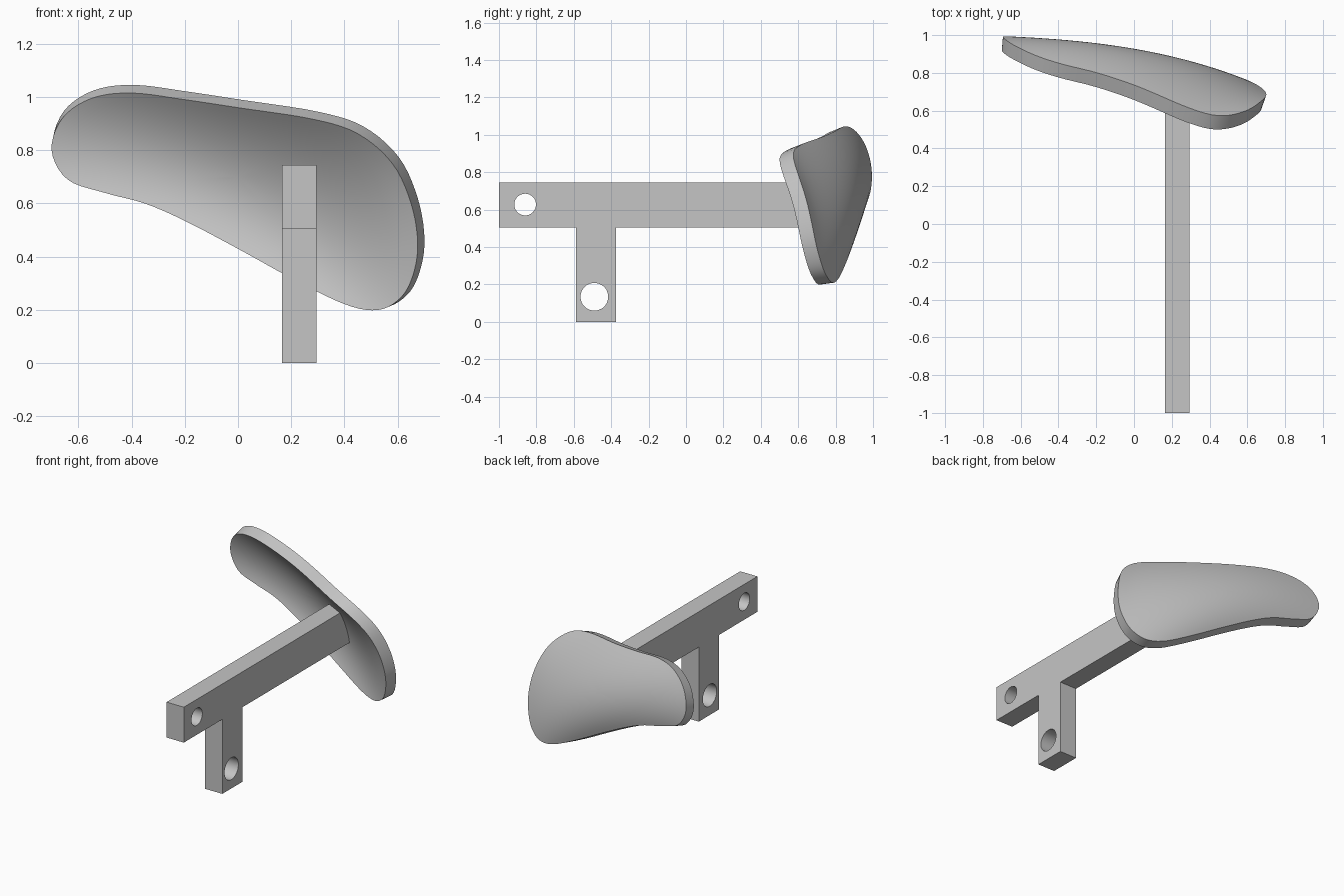
import bpy, bmesh, math
from mathutils import Vector

cube = bpy.data.objects.get("Cube")
if cube:
    bpy.data.objects.remove(cube, do_unlink=True)

grey = bpy.data.materials.new("plain_grey")
grey.use_nodes = True
grey.diffuse_color = (0.56, 0.56, 0.56, 1)
grey.node_tree.nodes["Principled BSDF"].inputs["Base Color"].default_value = grey.diffuse_color


def make_object(name, bm):
    bmesh.ops.recalc_face_normals(bm, faces=bm.faces)
    mesh = bpy.data.meshes.new(name)
    bm.to_mesh(mesh)
    bm.free()
    mesh.materials.append(grey)
    obj = bpy.data.objects.new(name, mesh)
    bpy.context.collection.objects.link(obj)
    bpy.ops.object.select_all(action='DESELECT')
    obj.select_set(True)
    bpy.context.view_layer.objects.active = obj
    bpy.ops.object.shade_smooth_by_angle(angle=math.radians(35))


def dish(x, z):
    """Depth of the hollow front surface of the pad."""
    crest_y = 0.852 - 0.18 * x - 0.15 * x ** 2 - 0.05 * x ** 3
    crest_z = 0.56 - 0.46 * x - 0.28 * x ** 2
    bend = 1.22 - 0.58 * x - 1.1 * x ** 2
    return crest_y - bend * (z - crest_z) ** 2


def closed_spline(points, steps):
    """Catmull-Rom curve through a closed loop of points."""
    out, n = [], len(points)
    for i in range(n):
        a, b, c, d = (Vector(points[(i + k) % n]) for k in (-1, 0, 1, 2))
        for s in range(steps):
            t = s / steps
            out.append(0.5 * (2 * b + (c - a) * t + (2 * a - 5 * b + 4 * c - d) * t ** 2
                              + (3 * b - a - 3 * c + d) * t ** 3))
    return out


# Pad: curved bean-shaped plate, built from rings around a centre
outline = closed_spline([
    (-0.70, 0.80), (-0.66, 0.92), (-0.55, 0.995), (-0.40, 1.015), (-0.2, 0.99),
    (0, 0.96), (0.28, 0.917), (0.45, 0.862), (0.58, 0.75), (0.65, 0.6),
    (0.675, 0.45), (0.657, 0.33), (0.61, 0.245), (0.525, 0.2), (0.4, 0.222),
    (0.2, 0.32), (0, 0.43), (-0.2, 0.535), (-0.35, 0.6), (-0.5, 0.64), (-0.64, 0.69)], 5)
centre = Vector((0.0, 0.7))
RINGS = 12
bm = bmesh.new()


def front_point(p):
    return Vector((p.x, dish(p.x, p.y), p.y))


def back_point(p):
    return front_point(p) + Vector((0.016 + 0.014 * p.x, 0.073, 0.02 + 0.025 * (p.y - 0.6)))


def pad_side(place):
    hub = bm.verts.new(place(centre))
    rings = [[bm.verts.new(place(centre.lerp(p, r / RINGS))) for p in outline]
             for r in range(1, RINGS + 1)]
    n = len(outline)
    for i in range(n):
        j = (i + 1) % n
        bm.faces.new((hub, rings[0][i], rings[0][j]))
        for a, b in zip(rings, rings[1:]):
            bm.faces.new((a[i], b[i], b[j], a[j]))
    return rings[-1]


front_rim, back_rim = pad_side(front_point), pad_side(back_point)
for i in range(len(outline)):
    j = (i + 1) % len(outline)
    bm.faces.new((front_rim[i], front_rim[j], back_rim[j], back_rim[i]))
make_object("pad", bm)


# Lever: bar with a short leg, ending inside the curved pad, with two round holes
def circle(y, z, radius, sides=48):
    angles = [math.tau * i / sides for i in range(sides)]
    return [(y + radius * math.cos(a), z + radius * math.sin(a)) for a in angles]


X0, X1, LOW, HIGH = 0.165, 0.294, 0.505, 0.745
profile = [(-1, HIGH), (-1, LOW), (-0.588, LOW), (-0.588, 0), (-0.373, 0), (-0.373, LOW)]
for s in range(9):
    z = LOW + (HIGH - LOW) * s / 8
    profile.append((dish(0.23, z) + 0.035, z))

bm = bmesh.new()
edges = []
for loop in (profile, circle(-0.86, 0.627, 0.058), circle(-0.49, 0.134, 0.074)):
    verts = [bm.verts.new((X0, y, z)) for y, z in loop]
    edges += [bm.edges.new((verts[i - 1], verts[i])) for i in range(len(verts))]
bmesh.ops.triangle_fill(bm, edges=edges, use_beauty=True, normal=(1, 0, 0))
grown = bmesh.ops.extrude_face_region(bm, geom=bm.faces[:], use_keep_orig=True)["geom"]
bmesh.ops.translate(bm, vec=(X1 - X0, 0, 0),
                    verts=[v for v in grown if isinstance(v, bmesh.types.BMVert)])
make_object("lever", bm)
